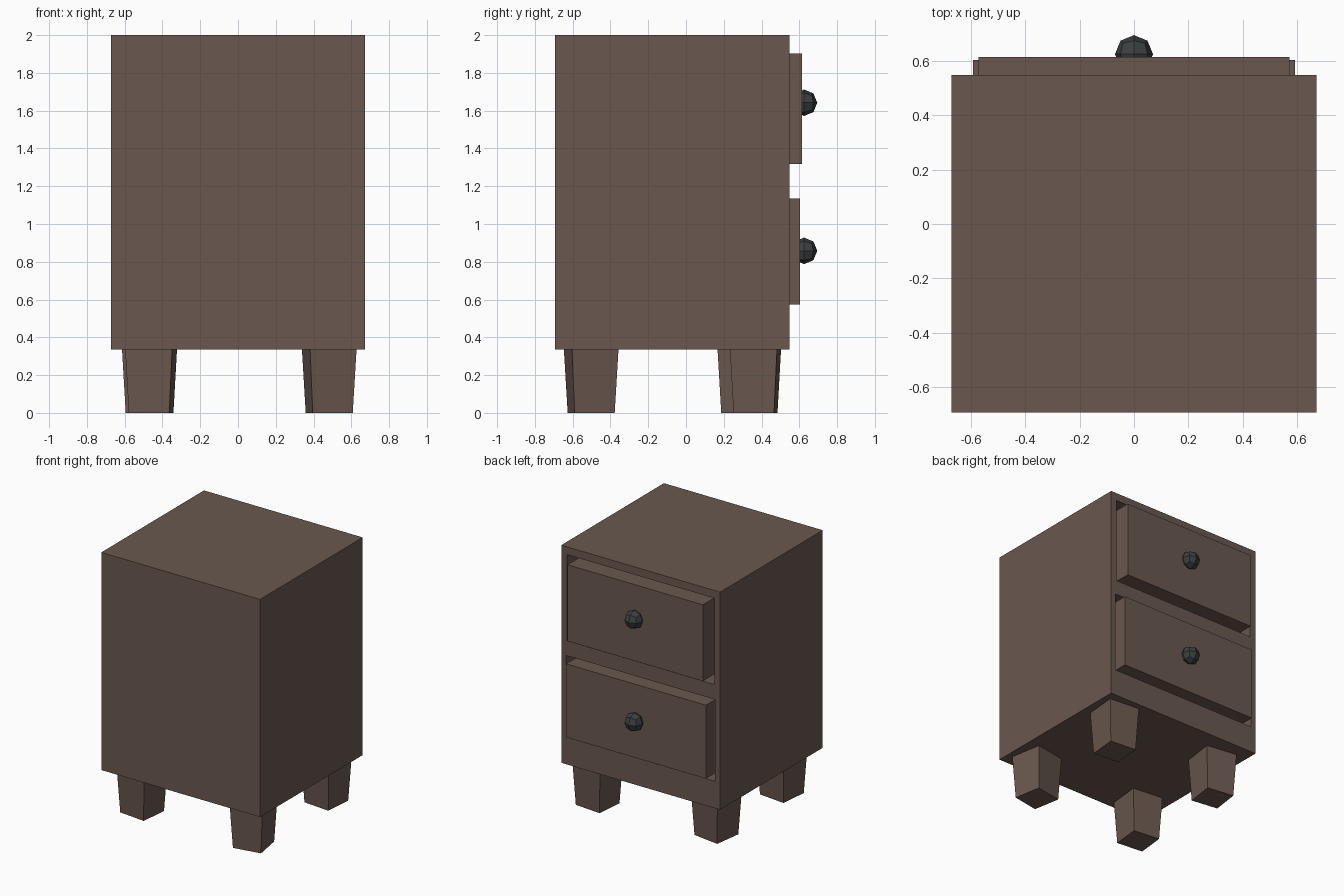
import bpy, bmesh
from math import radians
from mathutils import Matrix, Vector

if "Cube" in bpy.data.objects:
    bpy.data.objects.remove(bpy.data.objects["Cube"])


def material(name, rgb):
    m = bpy.data.materials.new(name)
    m.diffuse_color = (*rgb, 1)
    m.use_nodes = True
    m.node_tree.nodes["Principled BSDF"].inputs["Base Color"].default_value = m.diffuse_color
    return m


WOOD = material("brown_wood", (0.144, 0.098, 0.078))
METAL = material("dark_metal", (0.045, 0.05, 0.052))


def add_object(name, bm, mat):
    mesh = bpy.data.meshes.new(name)
    bm.to_mesh(mesh)
    bm.free()
    mesh.materials.append(mat)
    ob = bpy.data.objects.new(name, mesh)
    bpy.context.collection.objects.link(ob)
    return ob


def box(name, lo, hi, mat=WOOD):
    lo, hi = Vector(lo), Vector(hi)
    bm = bmesh.new()
    bmesh.ops.create_cube(bm, size=1)
    bmesh.ops.scale(bm, vec=hi - lo, verts=bm.verts)
    bmesh.ops.translate(bm, vec=(lo + hi) / 2, verts=bm.verts)
    return add_object(name, bm, mat)


def leg(name, x, y, angle):
    # square post tapering towards the floor, slightly turned
    bm = bmesh.new()
    bmesh.ops.create_cube(bm, size=1)
    for v in bm.verts:
        s = 0.25 if v.co.z > 0 else 0.215
        v.co = (v.co.x * s, v.co.y * s, 0.34 if v.co.z > 0 else 0)
    bm.transform(Matrix.Translation((x, y, 0)) @ Matrix.Rotation(radians(angle), 4, 'Z'))
    return add_object(name, bm, WOOD)


def knob(name, y, z, r=0.07):
    # faceted ball made from a once-subdivided cube
    bm = bmesh.new()
    bmesh.ops.create_cube(bm, size=1)
    bmesh.ops.subdivide_edges(bm, edges=bm.edges[:], cuts=1, use_grid_fill=True)
    for v in bm.verts:
        v.co = v.co.normalized() * r + Vector((0, y, z))
    return add_object(name, bm, METAL)


# cabinet with two drawer openings cut into the +y side
cabinet = box("cabinet", (-0.672, -0.693, 0.335), (0.672, 0.548, 2.0))
RECESS = 0.35

# level, drawer half width, bottom, top, face y, gap at sides, gap above/below
DRAWERS = [
    ("upper", 0.573, 1.318, 1.902, 0.614, 0.05, 0.038),
    ("lower", 0.592, 0.573, 1.135, 0.604, 0.038, 0.032),
]
for level, w, z0, z1, y, gx, gz in DRAWERS:
    cutter = box(level + "_opening_cutter", (-w - gx, RECESS, z0 - gz), (w + gx, 0.7, z1 + gz))
    cutter.hide_render = True
    cutter.hide_viewport = True
    cutter.display_type = 'WIRE'
    cut = cabinet.modifiers.new(level + "_opening", 'BOOLEAN')
    cut.operation = 'DIFFERENCE'
    cut.solver = 'EXACT'
    cut.object = cutter
    box(level + "_drawer", (-w, RECESS - 0.01, z0), (w, y, z1))
    knob(level + "_knob", 0.625, 1.642 if level == "upper" else 0.858)

# four feet
leg("front_right_leg", 0.483, -0.502, 10)
leg("front_left_leg", -0.46, -0.502, -6)
leg("back_right_leg", 0.49, 0.368, -5)
leg("back_left_leg", -0.473, 0.308, -8)
